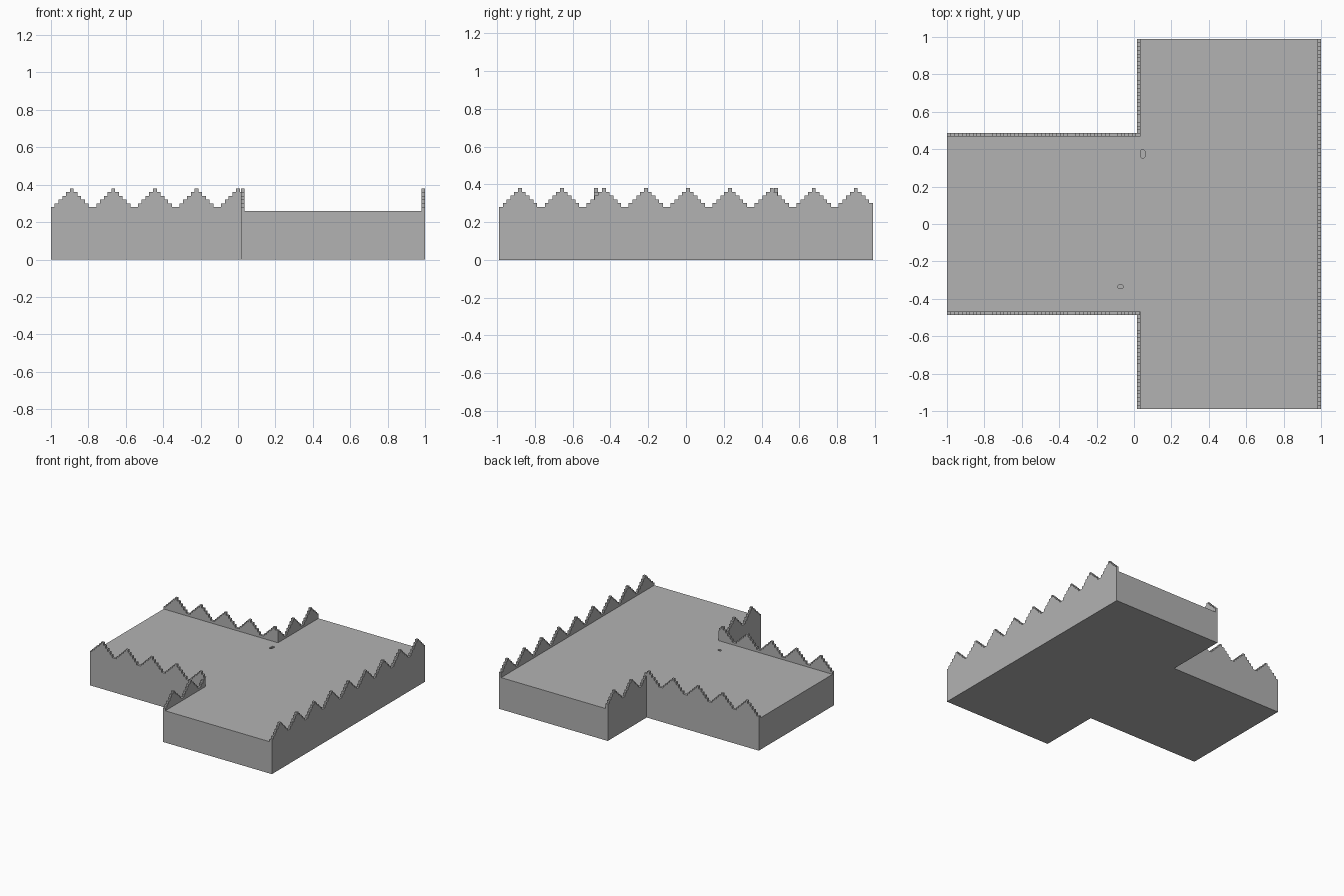
import bpy
import bmesh
from mathutils import Vector

cube = bpy.data.objects.get("Cube")
if cube:
    bpy.data.objects.remove(cube, do_unlink=True)

GREY = (0.448, 0.448, 0.448, 1)
stone = bpy.data.materials.new("stone grey")
stone.use_nodes = True
stone.diffuse_color = GREY
stone.node_tree.nodes["Principled BSDF"].inputs["Base Color"].default_value = GREY

HALF = 0.99      # half length of the crossbar
STEM = 0.487     # half width of the stem
INNER = 0.015    # inner edge of the crossbar
WALL = 0.02      # wall thickness
DECK = 0.26      # slab height
STEP = 0.0202    # width of one wall step
RISE = 0.02      # height of one wall step
PERIOD = 11      # steps in one tooth


def prism(name, points, offset):
    """Extrude a flat outline along an offset vector."""
    bm = bmesh.new()
    face = bm.faces.new([bm.verts.new(p) for p in points])
    extruded = bmesh.ops.extrude_face_region(bm, geom=[face])["geom"]
    verts = [v for v in extruded if isinstance(v, bmesh.types.BMVert)]
    bmesh.ops.translate(bm, verts=verts, vec=Vector(offset))
    bmesh.ops.recalc_face_normals(bm, faces=bm.faces)
    mesh = bpy.data.meshes.new(name)
    bm.to_mesh(mesh)
    bm.free()
    mesh.materials.append(stone)
    obj = bpy.data.objects.new(name, mesh)
    bpy.context.collection.objects.link(obj)
    return obj


def stepped_profile(origin, start, end):
    """Zigzag outline as (distance, height); teeth are counted from origin."""
    points = [(start, DECK)]
    i = int((start - origin) / STEP + 0.001)
    a = start
    while a < end - 0.001:
        b = min(origin + (i + 1) * STEP, end)
        level = 5 - abs(i % PERIOD - 5)
        z = DECK + RISE * (level + 1)
        if points[-1][1] == z:
            points[-1] = (b, z)
        else:
            points += [(a, z), (b, z)]
        a = b
        i += 1
    return points + [(end, DECK)]


def wall_along_x(name, y, start, end):
    outline = stepped_profile(-1, start, end)
    return prism(name, [(d, y, z) for d, z in outline], (0, WALL, 0))


def wall_along_y(name, x, start, end):
    outline = stepped_profile(-HALF, start, end)
    return prism(name, [(x, d, z) for d, z in outline], (WALL, 0, 0))


# T-shaped slab
outline = [(-1, -STEM), (INNER, -STEM), (INNER, -HALF), (1, -HALF),
           (1, HALF), (INNER, HALF), (INNER, STEM), (-1, STEM)]
slab = prism("slab", [(x, y, 0) for x, y in outline], (0, 0, DECK))

# Stepped walls
wall_along_y("long_wall", 1 - WALL, -HALF, HALF)
wall_along_y("front_short_wall", INNER, -HALF, -STEM + WALL)
wall_along_y("back_short_wall", INNER, STEM - WALL, HALF)
wall_along_x("front_stem_wall", -STEM, -1, INNER + WALL)
wall_along_x("back_stem_wall", STEM - WALL, -1, INNER + WALL)

# Small pits in the deck
for name, x, y, w, d in (("back_pit", 0.046, 0.375, 0.024, 0.044),
                         ("front_pit", -0.072, -0.335, 0.028, 0.022)):
    c = 0.006
    w, d = w / 2, d / 2
    ring = [(-w, c - d), (c - w, -d), (w - c, -d), (w, c - d),
            (w, d - c), (w - c, d), (c - w, d), (-w, d - c)]
    cutter = prism(name + "_cutter", [(x + p, y + q, DECK - 0.02) for p, q in ring],
                   (0, 0, 0.04))
    cutter.hide_render = True
    cutter.hide_viewport = True
    cutter.display_type = 'WIRE'
    cut = slab.modifiers.new(name, 'BOOLEAN')
    cut.operation = 'DIFFERENCE'
    cut.solver = 'EXACT'
    cut.object = cutter
